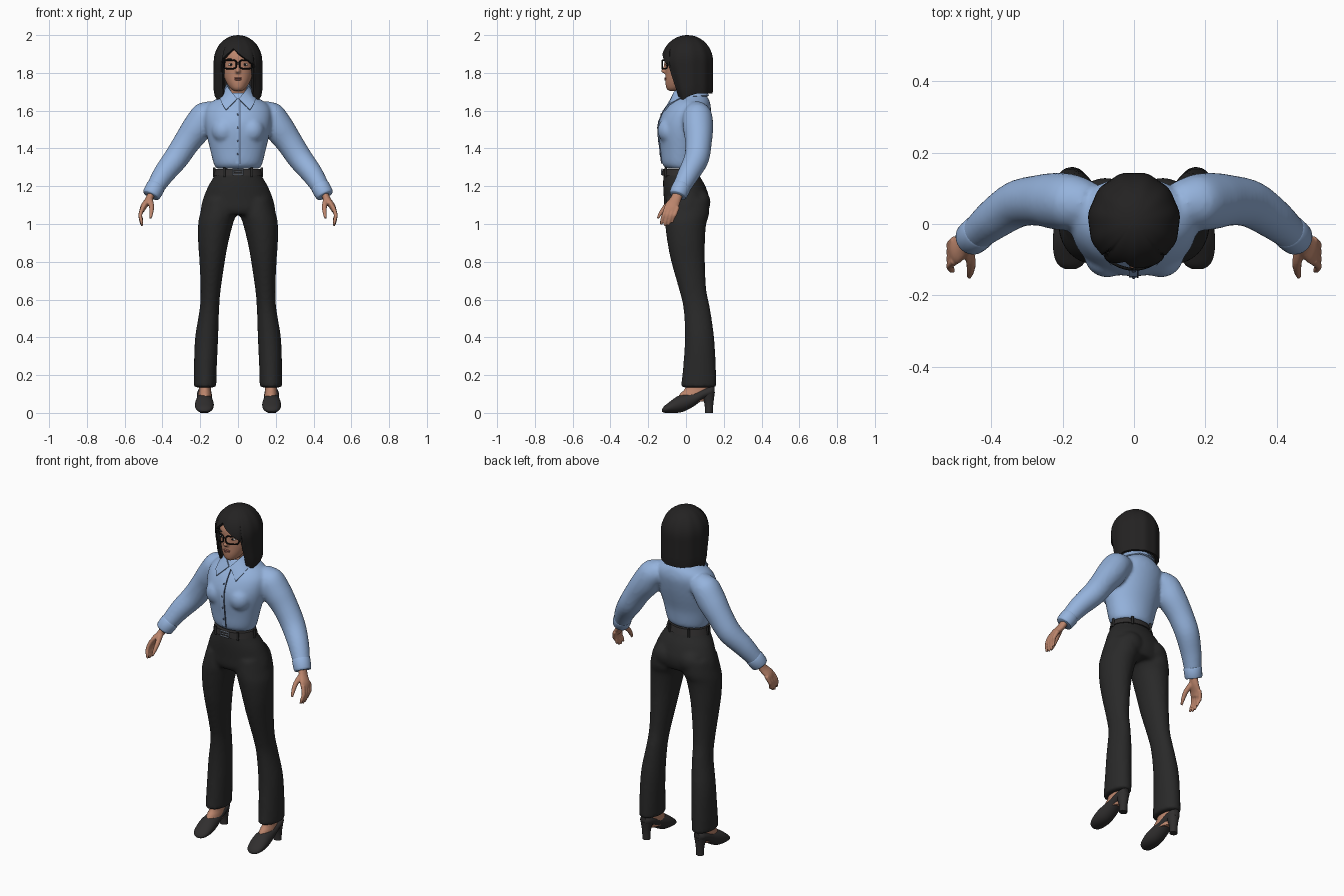
import bpy, bmesh, math
from mathutils import Vector as V, Matrix

if "Cube" in bpy.data.objects:
    bpy.data.objects.remove(bpy.data.objects["Cube"])


def mat(name, r, g, b):
    m = bpy.data.materials.new(name)
    m.diffuse_color = (r, g, b, 1)
    m.use_nodes = True
    m.node_tree.nodes["Principled BSDF"].inputs["Base Color"].default_value = m.diffuse_color
    return m


SKIN = mat("skin", .50, .235, .15)
SHIRT = mat("blue_cotton", .30, .45, .72)
SEAM = mat("seam_navy", .07, .10, .17)
PANTS = mat("charcoal_fabric", .022, .022, .022)
HAIR = mat("black_hair", .017, .016, .016)
SHOE = mat("dark_leather", .03, .028, .028)
BLACK = mat("black_plastic", .006, .006, .006)
LIP = mat("lip_rose", .36, .13, .10)
WHITE = mat("eye_white", .7, .68, .65)
METAL = mat("buckle_metal", .30, .36, .45)


def loft(bm, rings, n=28, sub=4, closed=False):
    """Skin smooth elliptical rings given as (centre, axis u, axis v)."""
    k, out = len(rings), []
    for i in range(k if closed else k - 1):
        pick = lambda j: rings[j % k if closed else max(0, min(k - 1, j))]
        a, b, c, d = (pick(i + o) for o in (-1, 0, 1, 2))
        for s in range(sub):
            t = s / sub
            out.append([.5 * (2 * q + (r - p) * t + (2 * p - 5 * q + 4 * r - w) * t * t
                              + (3 * q - p - 3 * r + w) * t ** 3) for p, q, r, w in zip(a, b, c, d)])
    if not closed:
        out.append(rings[-1])
    loops = [[bm.verts.new(c + u * math.cos(2 * math.pi * j / n) + v * math.sin(2 * math.pi * j / n))
              for j in range(n)] for c, u, v in out]
    for a, b in zip(loops, loops[1:] + (loops[:1] if closed else [])):
        for j in range(n):
            bm.faces.new((a[j], a[(j + 1) % n], b[(j + 1) % n], b[j]))
    if not closed:
        bm.faces.new(loops[0])
        bm.faces.new(loops[-1])


def zring(z, x0, x1, y0, y1):
    return V(((x0 + x1) / 2, (y0 + y1) / 2, z)), V(((x1 - x0) / 2, 0, 0)), V((0, (y1 - y0) / 2, 0))


def tube(bm, pts, radii, ref=(0, 1, 0), n=20, sub=4, closed=False):
    pts, ref, k, rings = [V(p) for p in pts], V(ref), len(pts), []
    for i, p in enumerate(pts):
        t = pts[(i + 1) % k] - pts[i - 1] if closed else pts[min(i + 1, k - 1)] - pts[max(i - 1, 0)]
        v = t.cross(ref).normalized()
        u = v.cross(t).normalized()
        r = radii[i] if isinstance(radii, list) else radii
        ru, rv = r if isinstance(r, tuple) else (r, r)
        rings.append((p, u * ru, v * rv))
    loft(bm, rings, n, sub, closed)


def ball(bm, c, r):
    bmesh.ops.create_uvsphere(bm, u_segments=20, v_segments=12, radius=1,
                              matrix=Matrix.Translation(c) @ Matrix.Diagonal((*r, 1)))


def finish(name, bm, m, mirror=False, voxel=0, solid=0, recalc=True, smooth=4):
    if recalc:
        bmesh.ops.recalc_face_normals(bm, faces=bm.faces)
    me = bpy.data.meshes.new(name)
    bm.to_mesh(me)
    bm.free()
    ob = bpy.data.objects.new(name, me)
    bpy.context.collection.objects.link(ob)
    if voxel:
        md = ob.modifiers.new("blend", 'REMESH')
        md.mode, md.voxel_size = 'VOXEL', voxel
        md = ob.modifiers.new("relax", 'SMOOTH')
        md.factor, md.iterations = .5, smooth
    if solid:
        md = ob.modifiers.new("thickness", 'SOLIDIFY')
        md.thickness, md.offset = solid, -1
    if mirror:
        ob.modifiers.new("mirror", 'MIRROR')
    dg = bpy.context.evaluated_depsgraph_get()
    ob.data = bpy.data.meshes.new_from_object(ob.evaluated_get(dg))
    ob.modifiers.clear()
    ob.data.name = name
    ob.data.materials.clear()
    ob.data.materials.append(m)
    for o in bpy.context.selected_objects:
        o.select_set(False)
    ob.select_set(True)
    bpy.context.view_layer.objects.active = ob
    bpy.ops.object.shade_smooth_by_angle(angle=math.radians(50))
    return ob


# Trousers: pelvis and two flared legs blended together
bm = bmesh.new()
loft(bm, [zring(z, -r, r, a, b) for z, r, a, b in (
    (1.05, .19, -.10, .105), (1.08, .197, -.114, .12), (1.13, .186, -.117, .125),
    (1.20, .158, -.121, .103), (1.25, .128, -.12, .075), (1.285, .113, -.115, .058))], 40)
LEG = ((1.13, .02, .18, -.105, .122), (1.05, .012, .202, -.113, .122), (1.0, .027, .211, -.111, .107),
       (.9, .052, .211, -.098, .10), (.8, .07, .204, -.078, .10), (.65, .092, .198, -.036, .108),
       (.55, .10, .203, -.013, .128), (.4, .105, .227, -.006, .149), (.25, .112, .233, -.015, .158),
       (.135, .115, .234, -.027, .162))
for s in (1, -1):
    loft(bm, [zring(z, s * x0, s * x1, a, b) for z, x0, x1, a, b in LEG], 32)
    ball(bm, (s * .08, .065, 1.115), (.075, .066, .07))
finish("trousers", bm, PANTS, voxel=.011)

# Belt, loops and buckle
bm = bmesh.new()
loft(bm, [zring(1.258, -.129, .129, -.126, .078), zring(1.292, -.12, .12, -.122, .068)], 40, 2)
finish("belt", bm, SHOE)
bm = bmesh.new()
for a in (35, 90, 150):
    x, y = .126 * math.sin(math.radians(a)), -.025 - .101 * math.cos(math.radians(a))
    tube(bm, [(x, y, 1.25), (x, y, 1.298)], .007, n=8, sub=1)
finish("belt_loops", bm, PANTS, mirror=True)
bm = bmesh.new()
tube(bm, [(-.026, -.129, 1.262), (.026, -.129, 1.262), (.026, -.127, 1.29), (-.026, -.127, 1.29)],
     .004, n=8, sub=1, closed=True)
tube(bm, [(-.02, -.129, 1.276), (.026, -.129, 1.276)], .003, ref=(0, 1, 0), n=8, sub=1)
finish("buckle", bm, METAL)

# Shirt: torso and sleeves blended together
TORSO = ((1.293, .113, -.10, .06), (1.32, .129, -.126, .073), (1.40, .149, -.136, .085),
         (1.48, .168, -.146, .107), (1.54, .176, -.143, .122), (1.60, .175, -.117, .132),
         (1.64, .15, -.088, .128), (1.67, .10, -.066, .115), (1.695, .065, -.05, .09))
bm = bmesh.new()
loft(bm, [zring(z, -r, r, a, b) for z, r, a, b in TORSO], 40)
ARM = [(.12, .055, 1.595), (.17, .06, 1.572), (.215, .064, 1.51), (.27, .066, 1.435), (.33, .055, 1.345),
       (.395, .012, 1.262), (.44, -.026, 1.19), (.455, -.038, 1.165)]
for s in (1, -1):
    tube(bm, [(s * x, y, z) for x, y, z in ARM], [.062, .078, .08, .071, .066, .057, .047, .042], n=28)
    ball(bm, (s * .075, -.085, 1.495), (.066, .066, .07))
finish("shirt", bm, SHIRT, voxel=.010)
bm = bmesh.new()
tube(bm, [(.43, -.018, 1.205), (.436, -.023, 1.196), (.457, -.041, 1.158), (.461, -.044, 1.15)],
     [.044, .050, .048, .042], n=24, sub=2)
finish("cuffs", bm, SHIRT, mirror=True)

# Front placket, its seam line and buttons
for name, x0, x1, off, m in (("placket", -.014, .011, .004, SHIRT), ("placket_seam", .008, .0125, .006, SEAM)):
    bm = bmesh.new()
    rows = [(bm.verts.new((x0, y - off, z)), bm.verts.new((x1, y - off, z))) for z, _, y, _ in TORSO[1:8]]
    for a, b in zip(rows, rows[1:]):
        bm.faces.new((a[0], a[1], b[1], b[0]))
    finish(name, bm, m, solid=.006, recalc=False)
bm = bmesh.new()
for z, y in ((1.37, -.138), (1.44, -.146), (1.51, -.151), (1.58, -.133)):
    ball(bm, (-.001, y, z), (.005, .003, .005))
finish("buttons", bm, SEAM)

# Pointed collar
bm = bmesh.new()
COLLAR = (((.004, -.082, 1.664), (.064, -.116, 1.605)), ((.035, -.064, 1.70), (.084, -.092, 1.635)),
          ((.058, -.02, 1.73), (.097, -.03, 1.668)), ((.06, .03, 1.745), (.092, .05, 1.678)),
          ((.035, .07, 1.75), (.052, .11, 1.68)), ((0, .08, 1.75), (0, .122, 1.68)))
rows = [[bm.verts.new(p) for p in r] for r in COLLAR]
for a, b in zip(rows, rows[1:]):
    bm.faces.new((a[0], a[1], b[1], b[0]))
finish("collar", bm, SHIRT, mirror=True, solid=.008, recalc=False)

# Head, neck and nose
bm = bmesh.new()
loft(bm, [zring(z, -r, r, a, b) for z, r, a, b in (
    (1.705, .022, -.092, -.04), (1.72, .042, -.104, .0), (1.75, .062, -.109, .035), (1.79, .077, -.109, .06),
    (1.84, .084, -.110, .075), (1.89, .083, -.110, .08), (1.935, .068, -.083, .07), (1.965, .03, -.03, .04))], 36)
loft(bm, [zring(1.60, -.06, .06, -.045, .075), zring(1.66, -.054, .054, -.052, .065),
          zring(1.70, -.047, .047, -.04, .06), zring(1.78, -.047, .047, -.04, .06)], 28)
loft(bm, [zring(1.862, -.008, .008, -.113, -.08), zring(1.83, -.009, .009, -.121, -.08),
          zring(1.81, -.014, .014, -.134, -.08), zring(1.798, -.013, .013, -.12, -.08)], 16)
finish("head", bm, SKIN, voxel=.005, smooth=3)

# Eyes, brows and lips
for name, parts, m in (
        ("eye_whites", [((.037, -.097, 1.844), (.014, .009, .007))], WHITE),
        ("irises", [((.037, -.103, 1.844), (.006, .005, .006))], BLACK),
        ("brows", [((.04, -.096, 1.872), (.022, .01, .004))], HAIR)):
    bm = bmesh.new()
    for c, r in parts:
        ball(bm, c, r)
    finish(name, bm, m, mirror=True)
bm = bmesh.new()
ball(bm, (0, -.106, 1.772), (.022, .009, .005))
ball(bm, (0, -.106, 1.764), (.018, .009, .005))
finish("lips", bm, LIP)

# Glasses: rounded rectangular rims, bridge and temples
bend = lambda x, z: (x, -.127 + 5 * x * x, z)
bm = bmesh.new()
rim = []
for i in range(24):
    c, s = math.cos(i * math.pi / 12), math.sin(i * math.pi / 12)
    rim.append(bend(.042 + .034 * math.copysign(abs(c) ** .55, c), 1.845 + .023 * math.copysign(abs(s) ** .55, s)))
tube(bm, rim, .0042, n=8, sub=1, closed=True)
tube(bm, [bend(.0, 1.853), bend(.009, 1.852)], .0035, n=8, sub=1)
tube(bm, [bend(.076, 1.858), (.086, -.07, 1.858), (.09, .02, 1.855)], .004, ref=(0, 0, 1), n=8, sub=2)
finish("glasses", bm, BLACK, mirror=True)

# Hair: bob with a side-parted fringe, each column a strand from the crown
N, ROWS = 80, 18
bm = bmesh.new()
crown = bm.verts.new((0, .008, 2.0))
cols = []
for j in range(N):
    th = 2 * math.pi * j / N
    sn, cs = math.sin(th), math.cos(th)
    x = .127 * sn
    if cs > 0 and abs(x) < .088:
        end = 1.93 - (.06 * (-.03 - x) / .055 if x < -.03 else .09 * (x + .03) / .115)
    else:
        end = 1.645 + .045 * min(1, max(0, .65 - cs))
    wave = 1 + .012 * math.cos(11 * th)
    col = []
    for k in range(1, ROWS + 1):
        z = 2.0 - (2.0 - end) * (k / ROWS) ** 1.7
        s = math.sqrt(max(0, 1 - (max(0, z - 1.86) / .14) ** 2))
        s *= 1 + (wave - 1) * min(1, k / 6) - .10 * max(0, (1.70 - z) / .05)
        y = -.137 * cs * s
        if y < 0:
            y *= 1 - .55 * min(1, max(0, (1.85 - z) / .2))
        col.append(bm.verts.new((.128 * sn * s, .008 + y, z)))
    cols.append(col)
for j in range(N):
    a, b = cols[j], cols[(j + 1) % N]
    bm.faces.new((crown, a[0], b[0]))
    for k in range(ROWS - 1):
        bm.faces.new((a[k], a[k + 1], b[k + 1], b[k]))
finish("hair", bm, HAIR, solid=.018, recalc=False)

# Hands: palm, four fingers and thumb blended together
bm = bmesh.new()
tube(bm, [(.452, -.036, 1.175), (.472, -.055, 1.13), (.498, -.075, 1.095), (.509, -.082, 1.07)],
     [(.025, .021), (.029, .019), (.037, .017), (.035, .013)])
for i, drop in enumerate((.006, .0, .003, .016)):
    y = -.109 + .0195 * i
    tube(bm, [(.503, y + .006, 1.09), (.517, y - .008, 1.05), (.513, y - .018, 1.015 + drop),
              (.508, y - .023, .99 + drop)], [.012, .0105, .0095, .006], n=12)
tube(bm, [(.468, -.065, 1.13), (.458, -.105, 1.095), (.459, -.132, 1.06), (.463, -.15, 1.03)],
     [.017, .014, .011, .006], ref=(1, 0, 0), n=12)
finish("hands", bm, SKIN, mirror=True, voxel=.0045, smooth=2)

# Ankles and feet
bm = bmesh.new()
loft(bm, [zring(.06, .138, .212, -.055, .10), zring(.10, .141, .209, -.032, .12),
          zring(.13, .144, .206, -.005, .125), zring(.2, .145, .205, .02, .12)])
finish("feet", bm, SKIN, mirror=True)

# High-heeled shoes: pump body lofted front to back, plus block heel
bm = bmesh.new()
loft(bm, [(V((.178, y, (z0 + z1) / 2)), V((w, 0, 0)), V((0, 0, (z1 - z0) / 2))) for y, z0, z1, w in (
    (-.127, .006, .02, .014), (-.115, .001, .036, .034), (-.09, 0, .056, .046), (-.05, 0, .085, .05),
    (-.01, .008, .1, .047), (.04, .034, .112, .041), (.09, .07, .128, .039), (.13, .085, .14, .034),
    (.15, .092, .14, .018))])
loft(bm, [zring(0, .155, .201, .1, .142), zring(.05, .154, .202, .097, .145),
          zring(.11, .142, .214, .075, .153)], 24)
finish("shoes", bm, SHOE, mirror=True)
